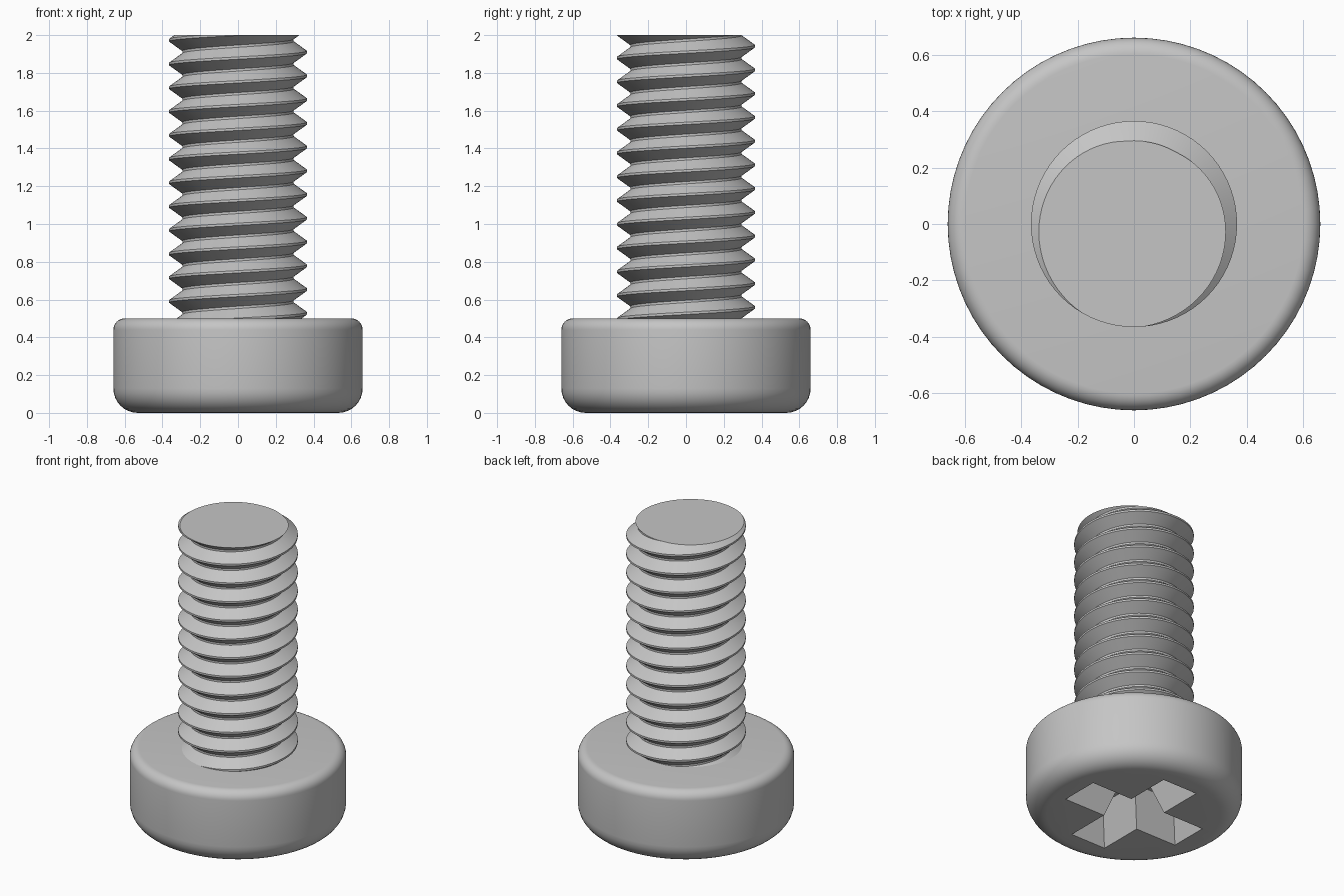
import bpy, bmesh
from math import sin, cos, pi

if "Cube" in bpy.data.objects:
    bpy.data.objects.remove(bpy.data.objects["Cube"])

HEIGHT, HEAD_TOP, HEAD_R = 2.0, 0.5, 0.66
CREST_R, ROOT_R, PITCH = 0.365, 0.295, 0.1257
SEGS = 72
GREY = (0.56, 0.56, 0.56, 1)

steel = bpy.data.materials.new("grey steel")
steel.use_nodes = True
steel.diffuse_color = GREY
steel.node_tree.nodes["Principled BSDF"].inputs["Base Color"].default_value = GREY


def make_object(name, bm):
    bmesh.ops.recalc_face_normals(bm, faces=bm.faces)
    mesh = bpy.data.meshes.new(name)
    bm.to_mesh(mesh)
    bm.free()
    mesh.materials.append(steel)
    obj = bpy.data.objects.new(name, mesh)
    bpy.context.collection.objects.link(obj)
    return obj


def smooth(obj):
    bpy.ops.object.select_all(action='DESELECT')
    obj.select_set(True)
    bpy.context.view_layer.objects.active = obj
    bpy.ops.object.shade_smooth_by_angle(angle=pi / 6)


def skin(bm, loops):
    """Closed solid through a stack of equal point loops."""
    rings = [[bm.verts.new(p) for p in loop] for loop in loops]
    for low, high in zip(rings, rings[1:]):
        for i in range(len(low)):
            k = (i + 1) % len(low)
            bm.faces.new((low[i], low[k], high[k], high[i]))
    bm.faces.new(rings[0])
    bm.faces.new(rings[-1])


def fillet(radius, z, start):
    """Quarter arc on the rim of the head, as (r, z) points."""
    angles = [start + pi / 2 * i / 8 for i in range(9)]
    return [(HEAD_R - radius + radius * cos(a), z + radius * sin(a)) for a in angles]


def circle(r, z):
    return [(r * cos(2 * pi * i / SEGS), r * sin(2 * pi * i / SEGS), z) for i in range(SEGS)]


def cross(z):
    """Cross outline that narrows with depth into the head."""
    inset = 0.32 * z
    w, reach = 0.13 - inset, 0.435 - inset
    points = []
    for q in range(4):
        c, s = cos(q * pi / 2), sin(q * pi / 2)
        for x, y in ((reach, -w), (reach, w), (w, w)):
            points.append((x * c - y * s, x * s + y * c, z))
    return points


# Head: lathed disc with a rounded rim
bm = bmesh.new()
skin(bm, [circle(r, z) for r, z in
          fillet(0.13, 0.13, -pi / 2) + fillet(0.06, HEAD_TOP - 0.06, 0)])
head = make_object("head", bm)

# Tapered cross recess in the underside of the head
bm = bmesh.new()
skin(bm, [cross(-0.05), cross(0.25)])
cutter = make_object("recess_cutter", bm)
cutter.hide_render = True
cut = head.modifiers.new("recess", 'BOOLEAN')
cut.operation, cut.solver, cut.object = 'DIFFERENCE', 'EXACT', cutter
bpy.context.view_layer.objects.active = head
bpy.ops.object.modifier_apply(modifier=cut.name)
bpy.data.objects.remove(cutter)
smooth(head)

# Threaded shank: right-handed helix that starts inside the head
bm = bmesh.new()
flat, flank = 0.1 * PITCH, 0.4 * PITCH
section = [(CREST_R, -flat / 2), (CREST_R, flat / 2),
           (ROOT_R, flat / 2 + flank), (ROOT_R, flat * 1.5 + flank)]
rows = []
for j in range(-13 * SEGS, 3 * SEGS):
    a = 2 * pi * j / SEGS
    rows.append([bm.verts.new((r * cos(a), r * sin(a), 1.91 + PITCH * j / SEGS + dz))
                 for r, dz in section])
# Close each turn onto the one above it
strips = [row + [rows[j + SEGS][0]] for j, row in enumerate(rows[:-SEGS])]
for one, two in zip(strips, strips[1:]):
    for i in range(4):
        bm.faces.new((one[i], two[i], two[i + 1], one[i + 1]))

# Flat tip: slice the helix level and cap it
sliced = bmesh.ops.bisect_plane(bm, geom=bm.verts[:] + bm.edges[:] + bm.faces[:],
                                plane_co=(0, 0, HEIGHT), plane_no=(0, 0, 1), clear_outer=True)
rim = [e for e in sliced["geom_cut"] if isinstance(e, bmesh.types.BMEdge)]
bmesh.ops.contextual_create(bm, geom=rim)
bmesh.ops.delete(bm, geom=[v for v in bm.verts if not v.link_faces], context='VERTS')
smooth(make_object("threaded_shank", bm))
